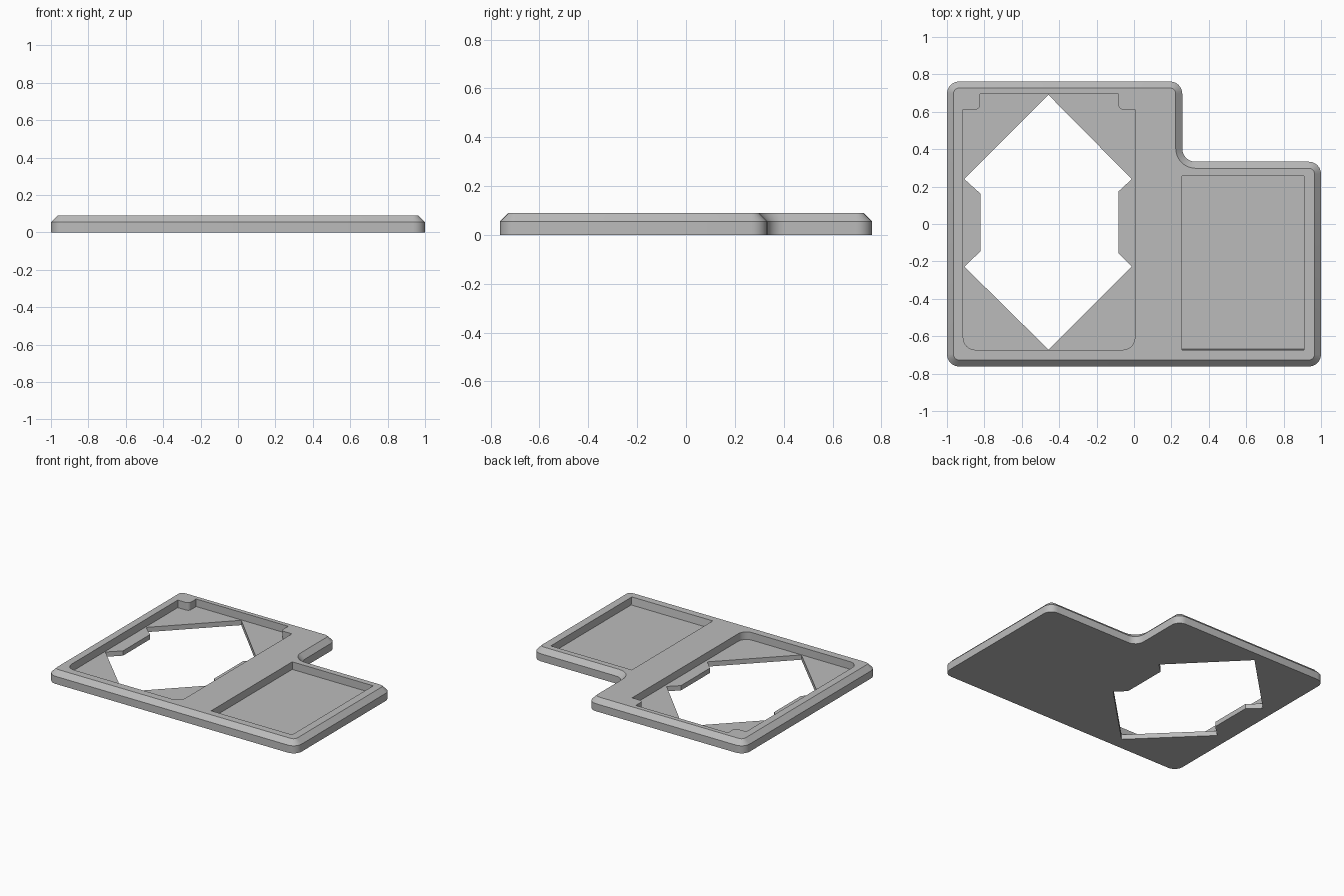
import bpy
import bmesh
import math
from mathutils import Vector

if "Cube" in bpy.data.objects:
    bpy.data.objects.remove(bpy.data.objects["Cube"], do_unlink=True)

HEIGHT, CHAMFER, FLOOR = 0.09, 0.035, 0.035

grey = bpy.data.materials.new("plain grey")
grey.use_nodes = True
grey.diffuse_color = (0.5, 0.5, 0.5, 1)
grey.node_tree.nodes["Principled BSDF"].inputs["Base Color"].default_value = (0.5, 0.5, 0.5, 1)


def rounded(corners, inset=0.0, steps=6):
    """Counter-clockwise outline of (x, y, radius) corners, inset and with rounded corners."""
    out = []
    n = len(corners)
    for i, (x, y, r) in enumerate(corners):
        p = Vector((x, y))
        a = (p - Vector(corners[i - 1][:2])).normalized()
        b = (Vector(corners[(i + 1) % n][:2]) - p).normalized()
        turn = a.x * b.y - a.y * b.x
        if r == 0:
            out.append(p)
            continue
        # square corners: the arc centre stays put while the radius changes
        side = 1 if turn > 0 else -1
        centre = p + (b - a) * r
        radius = r - side * inset
        for k in range(steps + 1):
            t = math.pi / 2 * k / steps
            out.append(centre + (a * math.sin(t) - b * math.cos(t)) * radius)
    return out


def loft(name, layers):
    """Closed solid through (outline, z) layers of equal point count."""
    bm = bmesh.new()
    rings = [[bm.verts.new((p[0], p[1], z)) for p in pts] for pts, z in layers]
    for low, high in zip(rings, rings[1:]):
        for i in range(len(low)):
            j = (i + 1) % len(low)
            bm.faces.new((low[i], low[j], high[j], high[i]))
    bm.faces.new(rings[0][::-1])
    bm.faces.new(rings[-1])
    bmesh.ops.recalc_face_normals(bm, faces=bm.faces)
    mesh = bpy.data.meshes.new(name)
    bm.to_mesh(mesh)
    bm.free()
    mesh.materials.append(grey)
    obj = bpy.data.objects.new(name, mesh)
    bpy.context.collection.objects.link(obj)
    return obj


# L-shaped plate with a chamfered top rim
R = 0.065
plate = [(-1, -0.762, R), (1, -0.762, R), (1, 0.333, R), (0.258, 0.333, 0.07),
         (0.258, 0.762, R), (-1, 0.762, R)]
outer, inner = rounded(plate), rounded(plate, CHAMFER)
body = loft("tray_body", [(outer, 0), (outer, HEIGHT - CHAMFER), (inner, HEIGHT)])

# Large pocket with two corner bosses
pocket = rounded([(-0.913, -0.673, R), (0.005, -0.673, R), (0.005, 0.612, 0),
                  (-0.083, 0.612, 0.025), (-0.083, 0.695, 0), (-0.823, 0.695, 0),
                  (-0.823, 0.612, 0.025), (-0.913, 0.612, 0)])
large = loft("large_pocket_cutter", [(pocket, FLOOR), (pocket, 0.2)])

# Square-cornered pocket, its front wall leaning slightly
def small_outline(front):
    return [(0.257, front), (0.908, front), (0.908, 0.256), (0.257, 0.256)]

small = loft("small_pocket_cutter", [(small_outline(-0.667), FLOOR),
                                     (small_outline(-0.675), HEIGHT),
                                     (small_outline(-0.675), 0.2)])

# Diamond opening with a flat tab on each side
diamond = [(-0.457, 0.69), (-0.907, 0.24), (-0.822, 0.163), (-0.822, -0.147),
           (-0.907, -0.228), (-0.457, -0.672), (-0.012, -0.228), (-0.082, -0.157),
           (-0.082, 0.175), (-0.012, 0.24)][::-1]
opening = loft("opening_cutter", [(diamond, -0.1), (diamond, 0.2)])

# Cut the pockets and opening
bpy.context.view_layer.objects.active = body
for cutter in (large, small, opening):
    cutter.hide_render = True
    mod = body.modifiers.new(cutter.name, "BOOLEAN")
    mod.operation = "DIFFERENCE"
    mod.solver = "EXACT"
    mod.object = cutter
    bpy.ops.object.modifier_apply(modifier=mod.name)
    bpy.data.objects.remove(cutter, do_unlink=True)

for o in bpy.context.selected_objects:
    o.select_set(False)
body.select_set(True)
bpy.ops.object.shade_smooth_by_angle(angle=math.radians(30))
